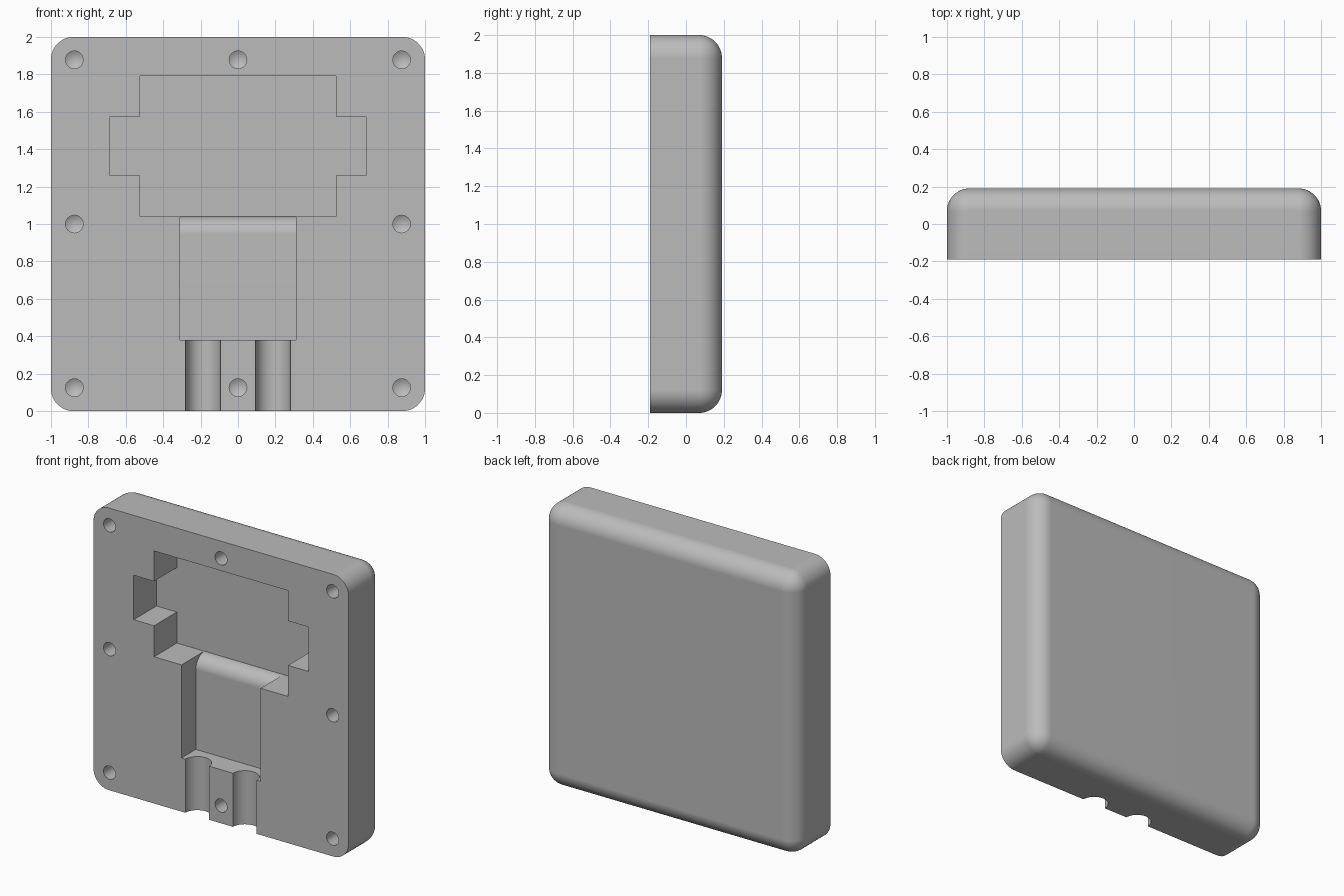
import bpy, bmesh
from math import sin, cos, radians, pi
from mathutils import Matrix, Vector

default = bpy.data.objects.get("Cube")
if default:
    bpy.data.objects.remove(default, do_unlink=True)

grey = bpy.data.materials.new("plain grey")
grey.use_nodes = True
grey.diffuse_color = (0.5, 0.5, 0.5, 1)
grey.node_tree.nodes["Principled BSDF"].inputs["Base Color"].default_value = (0.5, 0.5, 0.5, 1)

HALF = 0.19        # half thickness
FRONT = -HALF
FLOOR = 0.065      # floor of the deep pocket
SHELF = -0.03      # floor of the shallow pocket
RADIUS = 0.12      # outer rounding
LEDGE = 1.04       # height where the two pockets meet


def make_object(name, bm):
    bmesh.ops.recalc_face_normals(bm, faces=bm.faces[:])
    mesh = bpy.data.meshes.new(name)
    bm.to_mesh(mesh)
    bm.free()
    mesh.materials.append(grey)
    obj = bpy.data.objects.new(name, mesh)
    bpy.context.collection.objects.link(obj)
    return obj


def prism(name, points, sweep):
    """Close a loop of points and extrude it along the sweep vector."""
    bm = bmesh.new()
    face = bm.faces.new([bm.verts.new(p) for p in points])
    extruded = bmesh.ops.extrude_face_region(bm, geom=[face])["geom"]
    moved = [v for v in extruded if isinstance(v, bmesh.types.BMVert)]
    bmesh.ops.translate(bm, vec=Vector(sweep), verts=moved)
    return make_object(name, bm)


def cut(body, cutter):
    cutter.hide_render = True
    mod = body.modifiers.new("cut", 'BOOLEAN')
    mod.operation = 'DIFFERENCE'
    mod.solver = 'EXACT'
    mod.object = cutter
    bpy.context.view_layer.objects.active = body
    bpy.ops.object.modifier_apply(modifier=mod.name)
    bpy.data.objects.remove(cutter, do_unlink=True)


# Case body: slab rounded at its four corners and around the back
bm = bmesh.new()
bmesh.ops.create_cube(bm, size=2)
bmesh.ops.scale(bm, vec=(1, HALF, 1), verts=bm.verts)
bmesh.ops.translate(bm, vec=(0, 0, 1), verts=bm.verts)
rounded = [e for e in bm.edges if max(v.co.y for v in e.verts) > 0]
bmesh.ops.bevel(bm, geom=rounded, offset=RADIUS, offset_type='OFFSET',
                segments=12, profile=0.5, affect='EDGES')
case = make_object("case_body", bm)

# Deep pocket: block with a lug on each side
half = [(0.525, LEDGE), (0.525, 1.26), (0.685, 1.26),
        (0.685, 1.575), (0.525, 1.575), (0.525, 1.79)]
outline = half + [(-x, z) for x, z in reversed(half)]
cut(case, prism("deep_pocket", [(x, -0.4, z) for x, z in outline],
                (0, 0.4 + FLOOR, 0)))

# Shallow pocket: its floor rolls over into the deep pocket
roll = FLOOR - SHELF
section = [(-0.4, 0.38), (SHELF, 0.38)]
for i in range(13):
    a = radians(88) * i / 12
    section.append((FLOOR - roll * cos(a), LEDGE - roll + roll * sin(a)))
section += [(section[-1][0], 1.1), (-0.4, 1.1)]
cut(case, prism("shallow_pocket", [(-0.31, y, z) for y, z in section], (0.62, 0, 0)))

# Two half-round cable channels running out of the bottom
for side in (-1, 1):
    ring = [(side * 0.187 + 0.093 * cos(2 * pi * i / 48),
             FRONT + 0.093 * sin(2 * pi * i / 48), -0.1) for i in range(48)]
    cut(case, prism("cable_channel", ring, (0, 0, 0.53)))

# Blind screw holes with drilled conical ends
for x in (-0.875, 0, 0.875):
    for z in (0.125, 1, 1.878):
        if x == 0 and z == 1:
            continue
        bm = bmesh.new()
        bmesh.ops.create_cone(bm, cap_ends=True, segments=32, radius1=0.047,
                              radius2=0.047, depth=0.4,
                              matrix=Matrix.Translation((x, FRONT, z))
                              @ Matrix.Rotation(radians(90), 4, 'X'))
        end = max(bm.faces, key=lambda f: f.calc_center_median().y)
        tip = bmesh.ops.poke(bm, faces=[end])["verts"][0]
        tip.co.y += 0.028
        cut(case, make_object("screw_hole", bm))

# Smooth the rounded surfaces, keep the flat ones flat
bpy.ops.object.select_all(action='DESELECT')
case.select_set(True)
bpy.context.view_layer.objects.active = case
bpy.ops.object.shade_smooth_by_angle(angle=radians(25))
weighted = case.modifiers.new("flat faces", 'WEIGHTED_NORMAL')
weighted.keep_sharp = True
